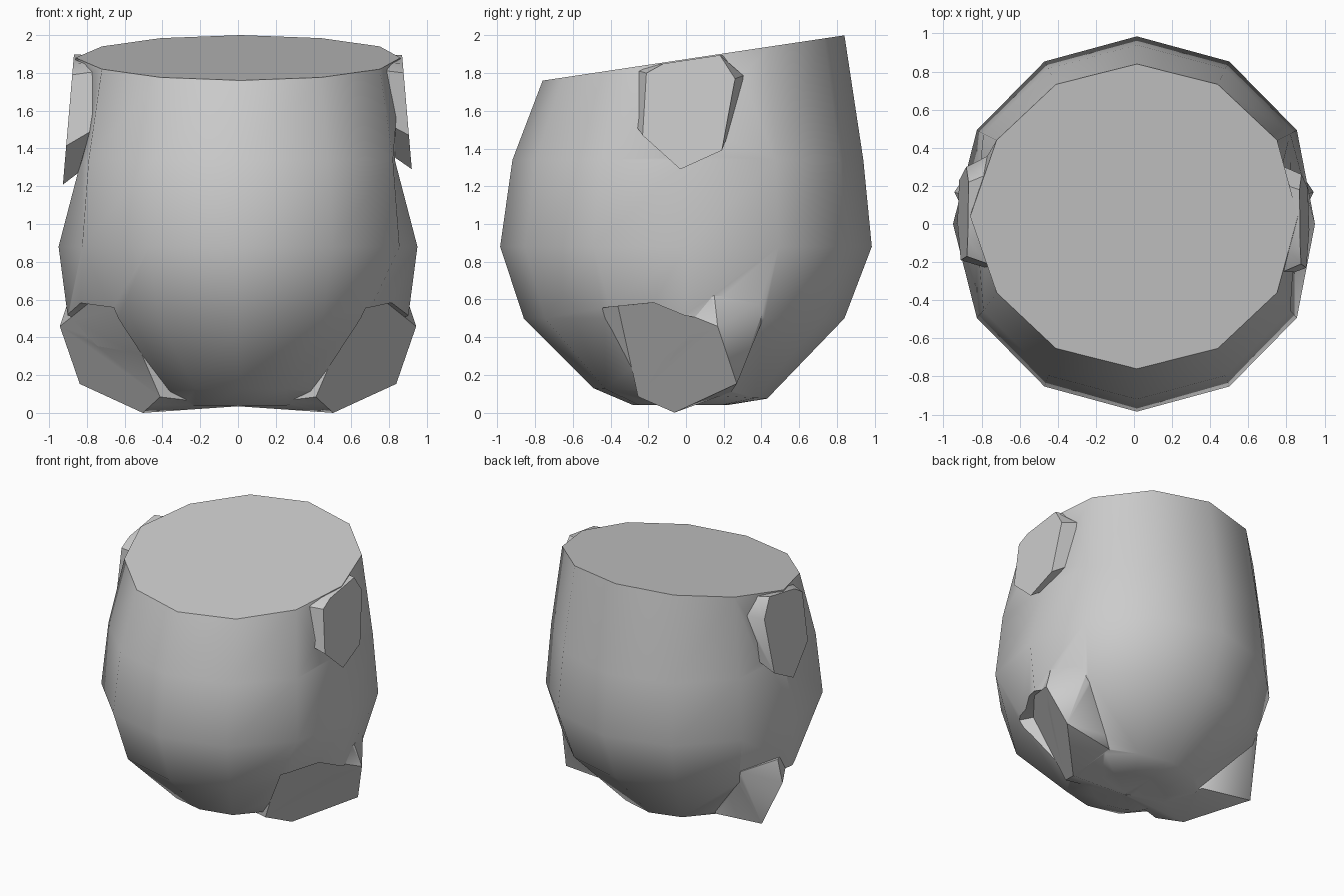
import bpy, bmesh, math
from mathutils import Vector

if "Cube" in bpy.data.objects:
    bpy.data.objects.remove(bpy.data.objects["Cube"])


def make(name, bm):
    bmesh.ops.recalc_face_normals(bm, faces=bm.faces)
    me = bpy.data.meshes.new(name)
    bm.to_mesh(me)
    bm.free()
    ob = bpy.data.objects.new(name, me)
    bpy.context.collection.objects.link(ob)
    return ob


def loft(name, rings):
    bm = bmesh.new()
    rows = [[bm.verts.new(p) for p in r] for r in rings]
    n = len(rows[0])
    for a, b in zip(rows, rows[1:]):
        for i in range(n):
            j = (i + 1) % n
            bm.faces.new((a[i], a[j], b[j], b[i]))
    bm.faces.new(rows[0][::-1])
    bm.faces.new(rows[-1])
    return make(name, bm)


def hull(name, pts):
    bm = bmesh.new()
    for p in pts:
        bm.verts.new(p)
    bmesh.ops.convex_hull(bm, input=bm.verts[:])
    bmesh.ops.delete(bm, geom=[v for v in bm.verts if not v.link_faces], context='VERTS')
    return make(name, bm)


def flatten(pts):
    """Project an outline on its best plane; returns points, centre, outward normal."""
    pts = [Vector(p) for p in pts]
    c = sum(pts, Vector()) / len(pts)
    n = Vector()
    for a, b in zip(pts, pts[1:] + pts[:1]):
        n += (a - c).cross(b - c)
    n.normalize()
    if n.dot(c - Vector((0, 0, 1))) < 0:
        n = -n
    return [p - n * (p - c).dot(n) for p in pts], c, n


def boolean(target, tool, op):
    m = target.modifiers.new("cut", 'BOOLEAN')
    m.operation, m.object, m.solver = op, tool, 'EXACT'
    bpy.context.view_layer.objects.active = target
    bpy.ops.object.modifier_apply(modifier=m.name)
    bpy.data.objects.remove(tool)


# Body: twelve-sided barrel rings
# (centre y, x radius, y radius, side x, z, tilt, hip dent)
profile = [(-0.03, 0.28, 0.25, 0.28, 0.04, 0.0, 1),
           (-0.03, 0.48, 0.46, 0.48, 0.10, -0.06, 0.9),
           (-0.01, 0.87, 0.85, 0.90, 0.50, 0.0, 0.88),
           (0.0, 0.97, 0.985, 0.95, 0.88, 0.0, 1),
           (0.01, 0.93, 0.93, 0.83, 1.34, 0.0, 1),
           (0.04, 0.85, 0.80, 0.86, 1.874, 0.15, 1)]
rings = []
for cy, rx, ry, side, z, tilt, dent in profile:
    ring = []
    for i in range(12):
        a = math.tau * i / 12
        k = dent if i in (7, 11) else 1
        y = cy + k * ry * math.sin(a)
        x = side * (1 if i == 0 else -1) if i in (0, 6) else 0.015 + k * rx * math.cos(a)
        ring.append((x, y, z + tilt * y))
    rings.append(ring)
body = loft("body", rings)

# Flat leg and arm sockets, and the points where a leg blends into the body
leg = [(0.59, -0.34, 0.58), (0.81, -0.17, 0.57), (0.94, 0.17, 0.46),
       (0.81, 0.29, 0.17), (0.53, -0.08, -0.015), (0.42, -0.26, 0.08)]
blend = [(0.89, 0.15, 0.62), (0.77, 0.43, 0.60), (0.73, 0.41, 0.50),
         (0.43, 0.24, 0.11), (0.2, 0.1, 0.3), (0, -0.08, 0.035), (0.4, -0.1, 0.5)]
arm = [(-0.23, 1.47), (-0.21, 1.80), (-0.12, 1.85), (0.18, 1.895),
       (0.26, 1.77), (0.19, 1.39), (-0.03, 1.29)]

for s in (1, -1):
    # Leg: blended stub, then a flared cut leaves the flat socket
    pts, c, n = flatten([(s * x, y, z) for x, y, z in leg])
    boolean(body, hull("leg_stub", pts + [Vector((s * x, y, z)) for x, y, z in blend]), 'UNION')
    boolean(body, loft("leg_cutter", [[c + (p - c) * k + n * d for p in pts]
                                      for d, k in ((0, 1.0), (0.3, 1.4))]), 'DIFFERENCE')
    # Arm: thin wedge with sloping sides and an undercut
    outer, inner = [], []
    for y, z in arm:
        if s < 0:
            y, z = y + 0.04, 1.87 - (1.87 - z) * 1.14
            z = min(z, 1.865 + 0.15 * y)
        outer.append((s * (0.87 + (1.88 - z) * 0.085), y, z))
        yi = 0.02 + (y - 0.02) * 1.2
        zi = min(1.87 - (1.87 - z) * 0.82, 1.868 + 0.15 * yi)
        inner.append((s * 0.77, yi, zi))
    boolean(body, loft("arm_stub", [inner, outer]), 'UNION')

# Smooth shading with sharp cut edges
bpy.ops.object.select_all(action='DESELECT')
body.select_set(True)
bpy.context.view_layer.objects.active = body
bpy.ops.object.shade_smooth_by_angle(angle=math.radians(42))
